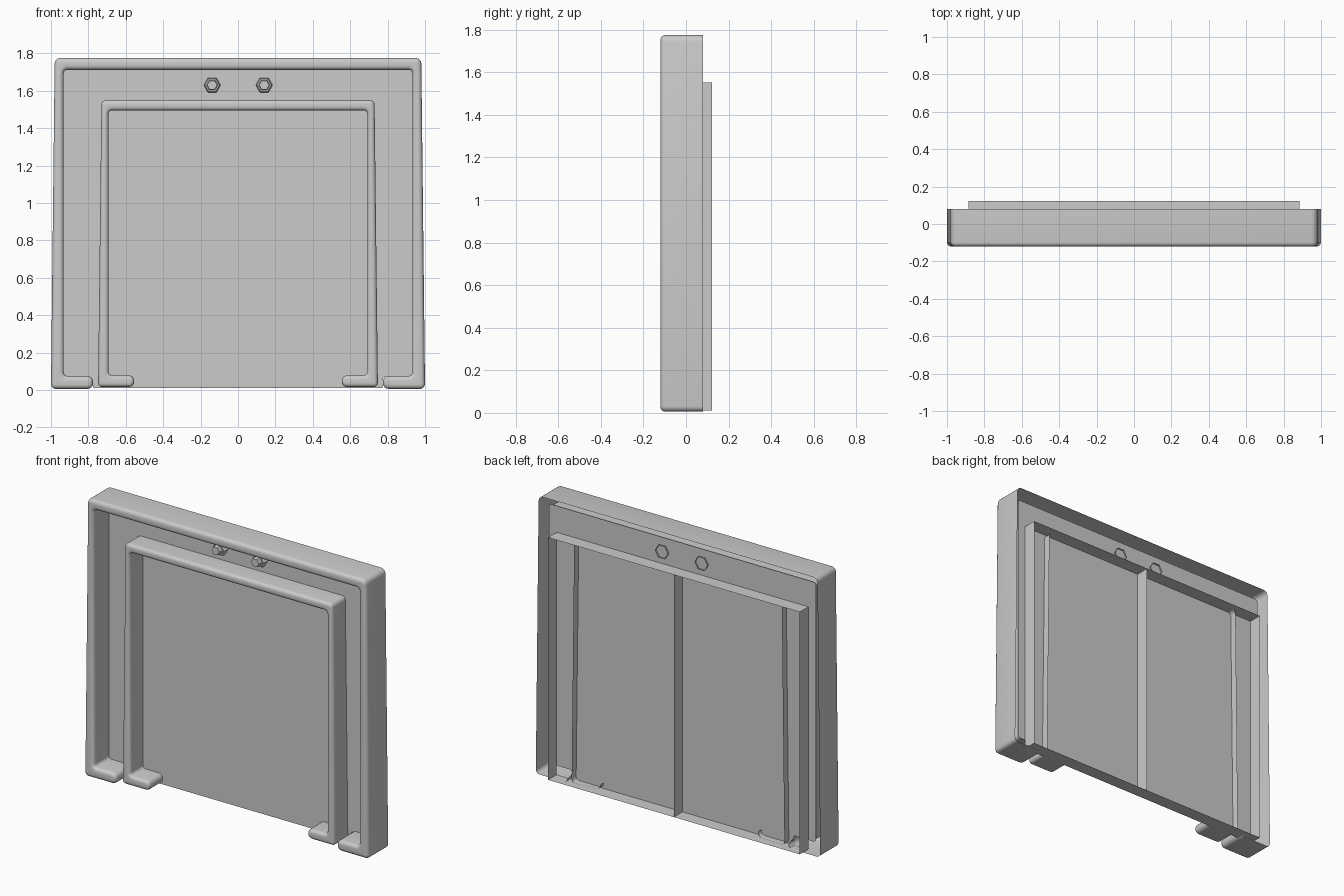
import bpy, bmesh
from math import cos, sin, pi
from mathutils import Vector

if "Cube" in bpy.data.objects:
    bpy.data.objects.remove(bpy.data.objects["Cube"])

PANEL_Y = 0.035


def finish(name, bm):
    bmesh.ops.recalc_face_normals(bm, faces=bm.faces)
    me = bpy.data.meshes.new(name)
    bm.to_mesh(me)
    bm.free()
    ob = bpy.data.objects.new(name, me)
    bpy.context.collection.objects.link(ob)
    bpy.ops.object.select_all(action='DESELECT')
    bpy.context.view_layer.objects.active = ob
    ob.select_set(True)
    bpy.ops.object.shade_smooth_by_angle(angle=0.6)


def rounded(corners, steps=4):
    """Round each (x, z, radius, back_y) corner with an arc."""
    out = []
    n = len(corners)
    for i, (x, z, r, back) in enumerate(corners):
        p = Vector((x, z))
        a = (Vector(corners[i - 1][:2]) - p).normalized() * r
        b = (Vector(corners[(i + 1) % n][:2]) - p).normalized() * r
        for k in range(steps + 1):
            t = k / steps * pi / 2
            out.append((p + a * (1 - sin(t)) + b * (1 - cos(t)), back))
    return out


def inset(pts, d):
    """Move a counter-clockwise outline inwards by d."""
    out = []
    n = len(pts)
    for i in range(n):
        e1 = (pts[i] - pts[i - 1]).normalized()
        e2 = (pts[(i + 1) % n] - pts[i]).normalized()
        n1, n2 = Vector((-e1.y, e1.x)), Vector((-e2.y, e2.x))
        m = (n1 + n2).normalized()
        out.append(pts[i] + m * d / max(m.dot(n1), 0.4))
    return out


def mirrored(half):
    return half + [(-x, z, r, b) for x, z, r, b in reversed(half)]


def raised_frame(name, half, front, edge):
    """Hollow arch with two feet, open at the back, rounded at the front."""
    ring = rounded(mirrored(half))
    pts = [p for p, _ in ring]
    bm = bmesh.new()
    rows = [[bm.verts.new((p.x, b, p.y)) for p, b in ring]]
    for k in range(5):
        a = k / 4 * pi / 2
        y = front + edge * (1 - sin(a))
        rows.append([bm.verts.new((p.x, y, p.y))
                     for p in inset(pts, edge * (1 - cos(a)))])
    n = len(pts)
    for r0, r1 in zip(rows, rows[1:]):
        for i in range(n):
            j = (i + 1) % n
            bm.faces.new((r0[i], r0[j], r1[j], r1[i]))
    # Front face: a strip joining the outer edge to the inner edge
    f, h = rows[-1], n // 2
    for side in (f[:h], f[h:]):
        for i in range(h // 2 - 1):
            bm.faces.new((side[i], side[i + 1], side[h - 2 - i], side[h - 1 - i]))
        if h % 2:
            m = h // 2
            bm.faces.new((side[m - 1], side[m], side[m + 1]))
    bm.faces.new((f[0], f[h - 1], f[h], f[n - 1]))
    finish(name, bm)


# Outer and inner arches (left half, counter-clockwise seen from the front)
raised_frame("outer_frame", [
    (-0.98, 1.775, 0.03, 0.08), (-1.0, 0.006, 0.026, 0.08),
    (-0.775, 0.006, 0.03, 0.08), (-0.775, 0.075, 0.03, PANEL_Y),
    (-0.932, 0.075, 0.02, PANEL_Y), (-0.932, 1.712, 0.02, PANEL_Y)], -0.12, 0.022)
raised_frame("inner_frame", [
    (-0.73, 1.55, 0.025, 0.08), (-0.748, 0.016, 0.022, 0.08),
    (-0.555, 0.016, 0.028, 0.07), (-0.555, 0.078, 0.028, PANEL_Y),
    (-0.692, 0.078, 0.02, PANEL_Y), (-0.692, 1.495, 0.02, PANEL_Y)], -0.10, 0.02)

# Back panel filling the outer arch
panel = mirrored([
    (-0.94, 1.72, 0.02, PANEL_Y), (-0.94, 0.07, 0.02, PANEL_Y),
    (-0.775, 0.07, 0.01, PANEL_Y), (-0.775, 0.012, 0.005, PANEL_Y)])
bm = bmesh.new()
cap = bm.faces.new([bm.verts.new((p.x, b, p.y)) for p, b in rounded(panel)])
bmesh.ops.triangulate(bm, faces=[cap])
finish("back_panel", bm)


# Thin ribs standing out of the back
def rib(name, a, b):
    bm = bmesh.new()
    bm.faces.new([bm.verts.new((x, y, z)) for (x, z), y in
                  ((a, PANEL_Y), (b, PANEL_Y), (b, 0.122), (a, 0.122))])
    finish(name, bm)


rib("top_rib", (-0.885, 1.552), (0.885, 1.552))
rib("bottom_rib", (-0.885, 0.012), (0.885, 0.012))
for name, x in (("left_rib", -0.885), ("centre_rib", 0), ("right_rib", 0.885)):
    rib(name, (x, 0.012), (x, 1.552))

# Hexagonal bolts above the inner arch
for name, cx in (("left_bolt", -0.138), ("right_bolt", 0.14)):
    bm = bmesh.new()
    rows = [[bm.verts.new((cx + r * cos(k * pi / 3), y, 1.63 + r * sin(k * pi / 3)))
             for k in range(6)]
            for r, y in ((0.045, 0.045), (0.045, 0.01), (0.038, 0.0),
                         (0.03, 0.0), (0.027, -0.03))]
    for r0, r1 in zip(rows, rows[1:]):
        for i in range(6):
            j = (i + 1) % 6
            bm.faces.new((r0[i], r0[j], r1[j], r1[i]))
    bm.faces.new(rows[-1])
    finish(name, bm)
